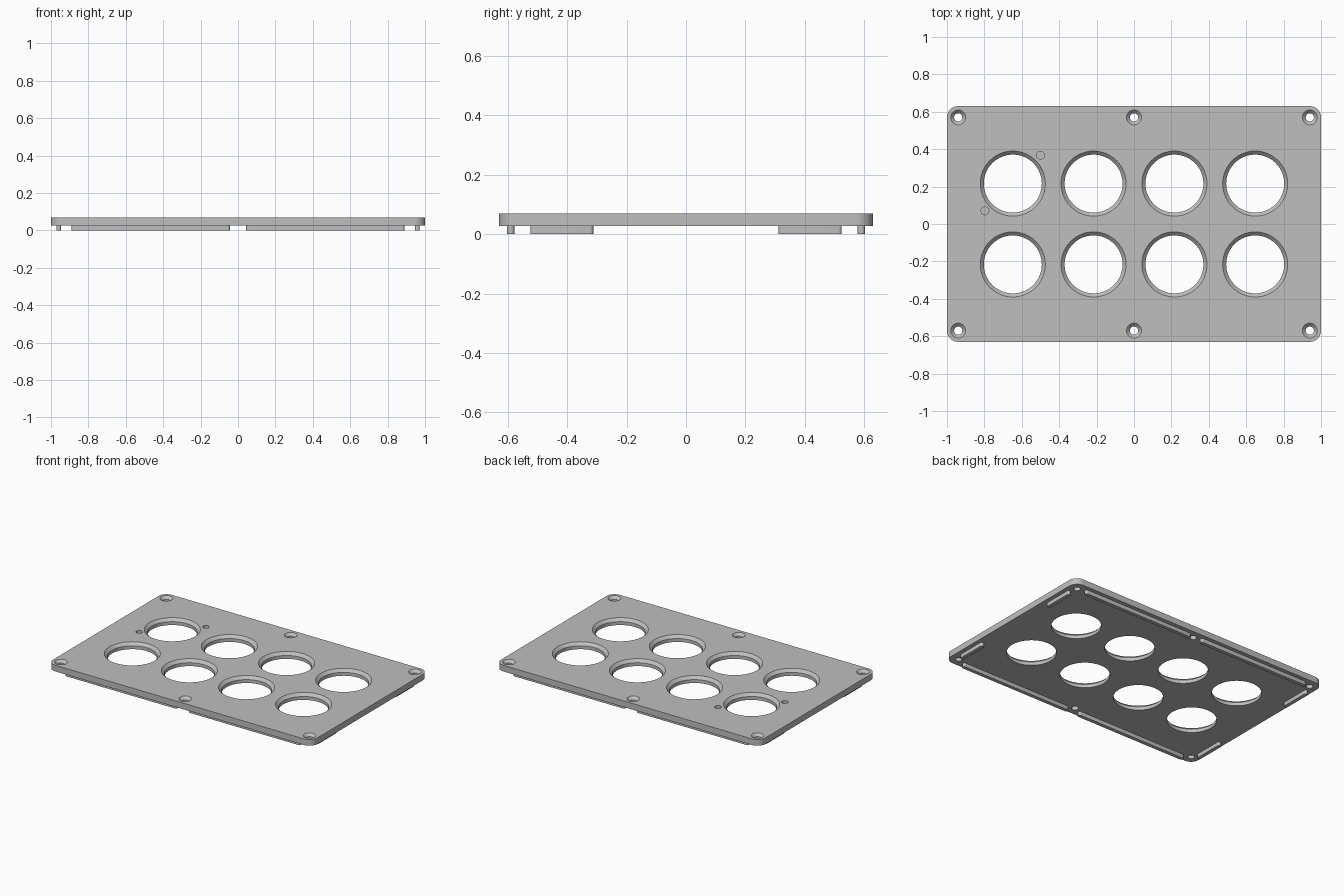
import bpy, bmesh, math

if "Cube" in bpy.data.objects:
    bpy.data.objects.remove(bpy.data.objects["Cube"])

Z0, Z1 = 0.027, 0.069          # plate underside and top
EPS = 0.01

grey = bpy.data.materials.new("light_grey")
grey.diffuse_color = (0.52, 0.52, 0.52, 1)
grey.use_nodes = True
grey.node_tree.nodes["Principled BSDF"].inputs["Base Color"].default_value = grey.diffuse_color


def finish(bm, name):
    bmesh.ops.recalc_face_normals(bm, faces=bm.faces)
    me = bpy.data.meshes.new(name)
    bm.to_mesh(me)
    bm.free()
    ob = bpy.data.objects.new(name, me)
    bpy.context.collection.objects.link(ob)
    me.materials.append(grey)
    return ob


def rounded_slab(name, cx, cy, hx, hy, r, z0, z1, steps):
    """Extruded rounded rectangle."""
    bm = bmesh.new()
    ring = []
    for k, (sx, sy) in enumerate([(1, 1), (-1, 1), (-1, -1), (1, -1)]):
        for i in range(steps + 1):
            a = math.pi / 2 * (k + i / steps)
            ring.append(bm.verts.new((cx + sx * (hx - r) + r * math.cos(a),
                                      cy + sy * (hy - r) + r * math.sin(a), z0)))
    bmesh.ops.remove_doubles(bm, verts=ring, dist=1e-5)
    face = bm.faces.new([v for v in ring if v.is_valid])
    up = bmesh.ops.extrude_face_region(bm, geom=[face])["geom"]
    bmesh.ops.translate(bm, vec=(0, 0, z1 - z0),
                        verts=[g for g in up if isinstance(g, bmesh.types.BMVert)])
    return finish(bm, name)


def add_turned(bm, x, y, profile, n):
    """Closed solid turned from (radius, z) points around a vertical axis."""
    rings = [[bm.verts.new((x + r * math.cos(2 * math.pi * i / n),
                            y + r * math.sin(2 * math.pi * i / n), z))
              for i in range(n)] for r, z in profile]
    for a, b in zip(rings, rings[1:]):
        for i in range(n):
            j = (i + 1) % n
            bm.faces.new((a[i], a[j], b[j], b[i]))
    bm.faces.new(rings[0][::-1])
    bm.faces.new(rings[-1])


def countersink(r, R, depth):
    return [(r, Z0 - EPS), (r, Z1 - depth), (R, Z1), (R, Z1 + EPS)]


plate = rounded_slab("cover_plate", 0, 0, 1.0, 0.63, 0.06, Z0, Z1, 12)

# Cutter for the large openings, screw holes and blind pin holes
bm = bmesh.new()
for y in (-0.216, 0.216):
    for x in (-0.648, -0.216, 0.216, 0.648):
        add_turned(bm, x, y, countersink(0.155, 0.174, 0.019), 64)
for y in (-0.57, 0.57):
    for x in (-0.94, 0, 0.94):
        add_turned(bm, x, y, countersink(0.022, 0.04, 0.018), 32)
for x, y in ((-0.50, 0.368), (-0.797, 0.07)):
    add_turned(bm, x, y, [(0.021, Z1 - 0.02), (0.021, Z1 + EPS)], 24)
cutter = finish(bm, "hole_cutter")
cutter.hide_render = True
cutter.hide_set(True)

cut = plate.modifiers.new("holes", "BOOLEAN")
cut.operation = "DIFFERENCE"
cut.solver = "EXACT"
cut.object = cutter

# Locating ribs under the plate
ribs = []
for sx in (-1, 1):
    for sy in (-1, 1):
        side = ("left" if sx < 0 else "right") + ("_front" if sy < 0 else "_back")
        ribs.append(rounded_slab("long_rib_" + side, sx * 0.467, sy * 0.59,
                                 0.423, 0.0125, 0.012, 0, Z0 + 0.002, 6))
        ribs.append(rounded_slab("short_rib_" + side, sx * 0.959, sy * 0.418,
                                 0.0125, 0.106, 0.012, 0, Z0 + 0.002, 6))

# Smooth the round walls, keep the edges sharp
bpy.context.view_layer.objects.active = plate
bpy.ops.object.select_all(action="DESELECT")
plate.select_set(True)
bpy.ops.object.modifier_apply(modifier="holes")
for ob in ribs:
    ob.select_set(True)
bpy.ops.object.shade_smooth_by_angle(angle=math.radians(30))
